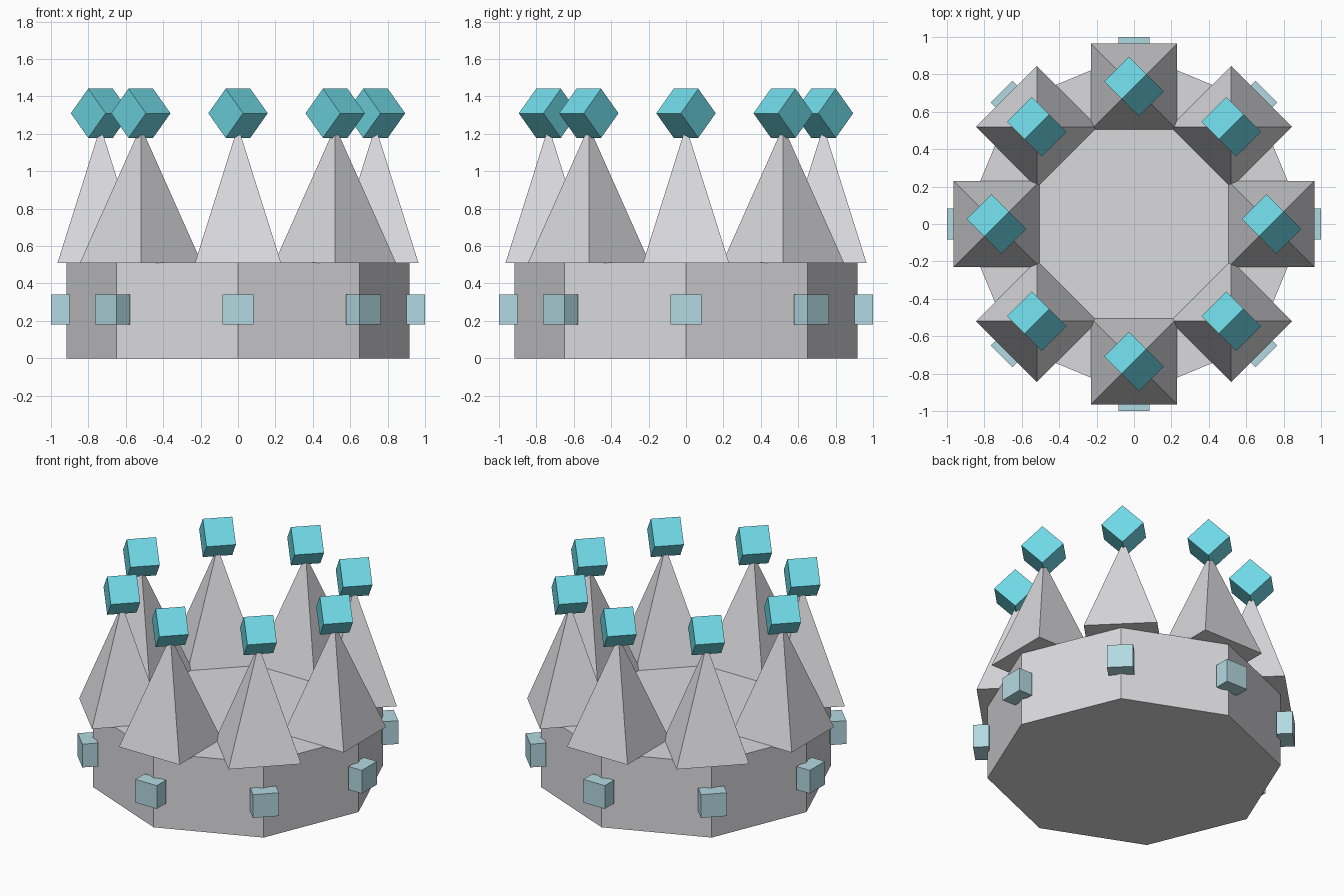
import bpy
from math import pi, sin, cos
from mathutils import Matrix, Vector

default = bpy.data.objects.get("Cube")
if default:
    bpy.data.objects.remove(default, do_unlink=True)


def material(name, rgb):
    mat = bpy.data.materials.new(name)
    mat.use_nodes = True
    color = (*rgb, 1.0)
    mat.diffuse_color = color
    mat.node_tree.nodes["Principled BSDF"].inputs["Base Color"].default_value = color
    return mat


def finish(name, mat):
    obj = bpy.context.object
    obj.name = name
    obj.data.name = name
    obj.data.materials.append(mat)
    return obj


def box(name, size, matrix, mat):
    bpy.ops.mesh.primitive_cube_add(size=1)
    obj = finish(name, mat)
    obj.data.transform(Matrix.Diagonal((*size, 1)))
    obj.matrix_world = matrix
    return obj


silver = material("silver grey", (0.70, 0.70, 0.73))
teal = material("bright teal", (0.16, 0.69, 0.79))
pale = material("pale blue", (0.45, 0.70, 0.76))

SIDES = 8
BAND_TOP = 0.513
SPIKE_BASE, SPIKE_TIP, SPIKE_HALF = 0.51, 1.24, 0.23
RING = 0.735

# Solid eight-sided band, with corners on the axes
bpy.ops.mesh.primitive_cylinder_add(vertices=SIDES, radius=0.917, depth=BAND_TOP,
                                    location=(0, 0, BAND_TOP / 2))
band = finish("band", silver)
band.data.transform(Matrix.Rotation(0, 4, 'Z'))

# Every gem has the same pose: standing on an edge that runs diagonally
gem_pose = Matrix.Rotation(pi / 4, 4, 'Z') @ Matrix.Rotation(pi / 4, 4, 'X')

for i in range(SIDES):
    angle = i * 2 * pi / SIDES
    turn = Matrix.Rotation(angle, 4, 'Z')
    out = Vector((cos(angle), sin(angle), 0))

    # Four-sided spike overhanging the band
    bpy.ops.mesh.primitive_cone_add(vertices=4, radius1=SPIKE_HALF * 2 ** 0.5, radius2=0,
                                    depth=SPIKE_TIP - SPIKE_BASE)
    spike = finish(f"spike_{i + 1}", silver)
    spike.data.transform(Matrix.Rotation(pi / 4, 4, 'Z'))
    middle = (SPIKE_BASE + SPIKE_TIP) / 2
    spike.matrix_world = Matrix.Translation(out * RING + Vector((0, 0, middle))) @ turn

    # Gem on the spike tip
    box(f"gem_{i + 1}", (0.186, 0.186, 0.186),
        Matrix.Translation(out * RING + Vector((0, 0, 1.31))) @ gem_pose, teal)

    # Stud on the band corner
    box(f"stud_{i + 1}", (0.10, 0.164, 0.16),
        Matrix.Translation(out * 0.95 + Vector((0, 0, 0.26))) @ turn, pale)
